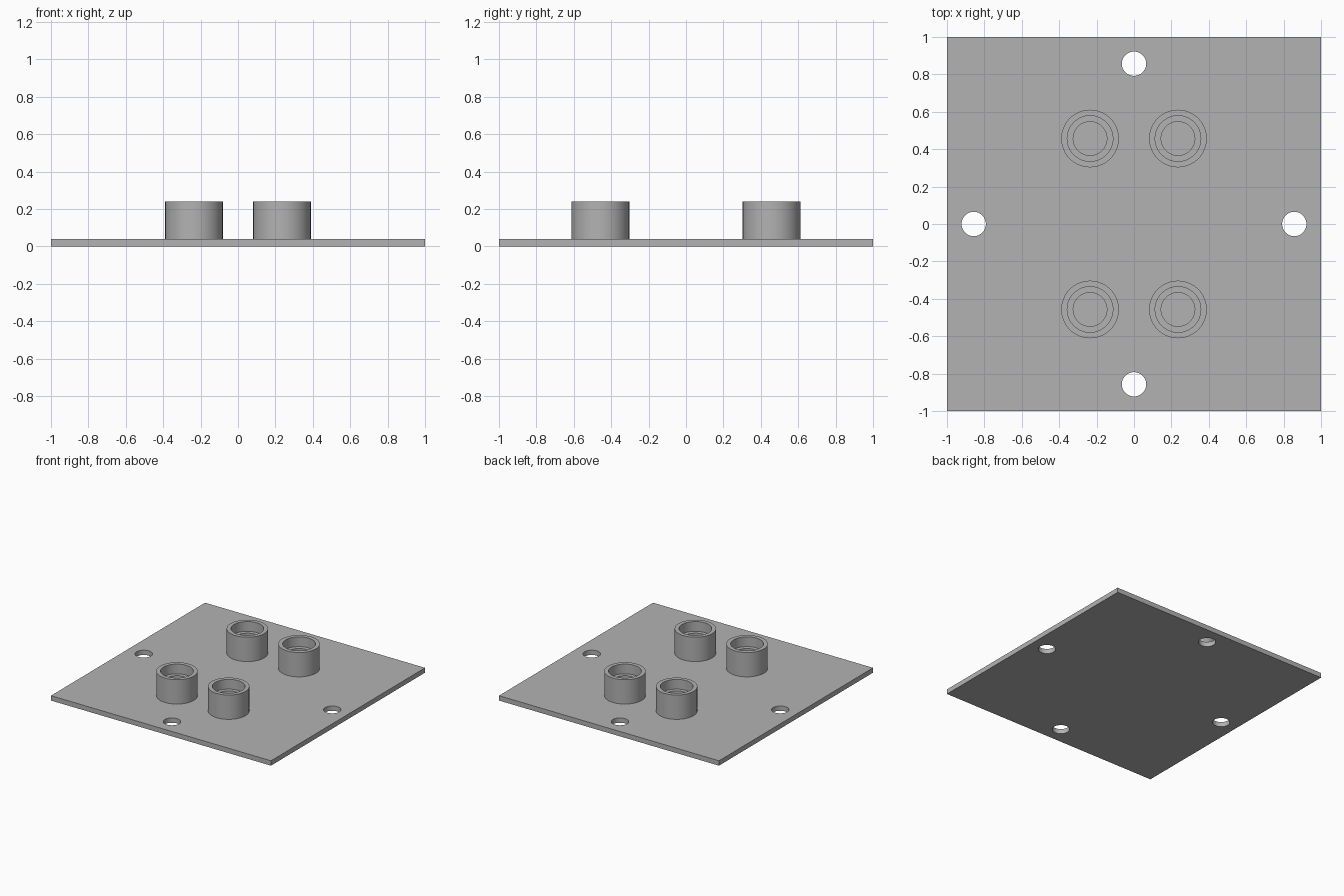
import bpy, bmesh
from math import radians
from mathutils import Matrix, Vector

if "Cube" in bpy.data.objects:
    bpy.data.objects.remove(bpy.data.objects["Cube"])

THICK = 0.04
grey = bpy.data.materials.new("plain_grey")
grey.use_nodes = True
grey.diffuse_color = (0.45, 0.45, 0.45, 1)
grey.node_tree.nodes["Principled BSDF"].inputs["Base Color"].default_value = grey.diffuse_color


def add_object(name, bm, location=(0, 0, 0)):
    mesh = bpy.data.meshes.new(name)
    bmesh.ops.recalc_face_normals(bm, faces=bm.faces)
    bm.to_mesh(mesh)
    bm.free()
    mesh.materials.append(grey)
    obj = bpy.data.objects.new(name, mesh)
    obj.location = location
    bpy.context.collection.objects.link(obj)
    return obj


def smooth(obj):
    bpy.ops.object.select_all(action="DESELECT")
    obj.select_set(True)
    bpy.context.view_layer.objects.active = obj
    bpy.ops.object.shade_smooth_by_angle(angle=radians(30))


# Square base plate
bm = bmesh.new()
bmesh.ops.create_cube(bm, size=1, matrix=Matrix.Translation((0, 0, THICK / 2))
                      @ Matrix.Diagonal((2, 2, THICK, 1)))
plate = add_object("base_plate", bm)

# Mounting holes, one near the middle of each edge
bm = bmesh.new()
for x, y in ((1, 0), (-1, 0), (0, 1), (0, -1)):
    bmesh.ops.create_cone(bm, cap_ends=True, segments=48, radius1=0.065, radius2=0.065,
                          depth=0.2, matrix=Matrix.Translation((x * 0.857, y * 0.857, 0)))
cutter = add_object("hole_cutter", bm)
cutter.hide_render = True
cutter.hide_viewport = True
holes = plate.modifiers.new("mounting_holes", "BOOLEAN")
holes.object = cutter
holes.solver = "EXACT"
bpy.context.view_layer.objects.active = plate
bpy.ops.object.modifier_apply(modifier=holes.name)
bpy.data.objects.remove(cutter)
smooth(plate)


# Round socket with a stepped bore, closed at the bottom by the plate
def add_socket(name, x, y):
    outer, bore, pilot = 0.154, 0.122, 0.09
    height, ledge = 0.2, 0.12
    profile = [(outer, 0), (outer, height), (bore, height),
               (bore, ledge), (pilot, ledge), (pilot, 0)]
    bm = bmesh.new()
    verts = [bm.verts.new((r, 0, z)) for r, z in profile]
    edges = [bm.edges.new(pair) for pair in zip(verts, verts[1:] + verts[:1])]
    bmesh.ops.spin(bm, geom=verts + edges, cent=Vector(), axis=(0, 0, 1),
                   angle=radians(360), steps=64, use_merge=True)
    bmesh.ops.remove_doubles(bm, verts=bm.verts, dist=1e-5)
    smooth(add_object(name, bm, (x, y, THICK)))


for side, x in (("left", 0.235), ("right", -0.235)):
    for end, y in (("front", -0.457), ("back", 0.457)):
        add_socket(f"{end}_{side}_socket", x, y)
